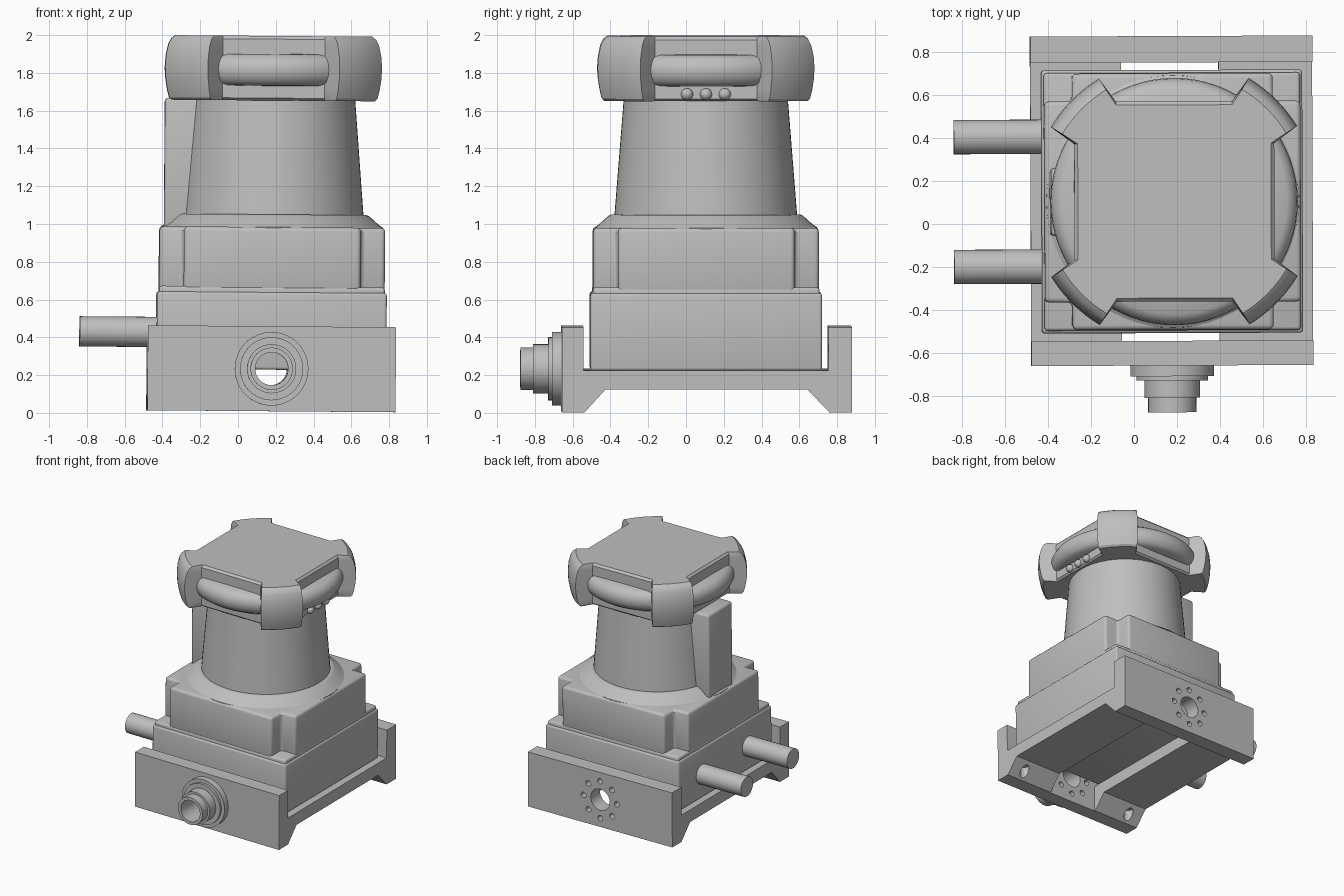
import bpy, bmesh
from math import sin, cos, pi, radians
from mathutils import Matrix, Vector

old = bpy.data.objects.get("Cube")
if old:
    bpy.data.objects.remove(old, do_unlink=True)

CX, CY = 0.173, 0.104      # main axis of the device
PORT_Z = 0.235             # height of the connector axis
TILT = (0, 0.008, 0.004)   # slight lean of the whole assembly
parts = []

grey = bpy.data.materials.new("light grey")
grey.use_nodes = True
grey.diffuse_color = (0.52, 0.52, 0.52, 1)
grey.node_tree.nodes["Principled BSDF"].inputs["Base Color"].default_value = (0.52, 0.52, 0.52, 1)


def loft(name, loops, wrap=False, keep=True):
    """Skin a stack of equal-length loops, capped or wrapped into a tube."""
    bm = bmesh.new()
    rows = [[bm.verts.new(p) for p in loop] for loop in loops]
    pairs = list(zip(rows, rows[1:])) + ([(rows[-1], rows[0])] if wrap else [])
    for a, b in pairs:
        for i in range(len(a)):
            j = (i + 1) % len(a)
            bm.faces.new((a[i], a[j], b[j], b[i]))
    if not wrap:
        bm.faces.new(rows[0][::-1])
        bm.faces.new(rows[-1])
    bmesh.ops.recalc_face_normals(bm, faces=bm.faces)
    mesh = bpy.data.meshes.new(name)
    bm.to_mesh(mesh)
    bm.free()
    mesh.materials.append(grey)
    obj = bpy.data.objects.new(name, mesh)
    bpy.context.collection.objects.link(obj)
    if keep:
        parts.append(obj)
    return obj


def lathe(name, profile, centre, axis="Z", n=48, **kw):
    """Revolve (radius, distance) pairs round an axis through centre."""
    turn = {"Z": Matrix(), "X": Matrix.Rotation(pi / 2, 4, "Y"), "Y": Matrix.Rotation(-pi / 2, 4, "X")}[axis]
    loops = [[turn @ Vector((r * cos(2 * pi * i / n), r * sin(2 * pi * i / n), d)) + Vector(centre)
              for i in range(n)] for r, d in profile]
    return loft(name, loops, **kw)


def block(name, x0, x1, y0, y1, z0, z1, **kw):
    return loft(name, [[(x0, y0, z), (x1, y0, z), (x1, y1, z), (x0, y1, z)] for z in (z0, z1)], **kw)


def apply(obj, mod):
    bpy.ops.object.select_all(action="DESELECT")
    bpy.context.view_layer.objects.active = obj
    obj.select_set(True)
    bpy.ops.object.modifier_apply(modifier=mod.name)


def bevel(obj, width, segments=3):
    mod = obj.modifiers.new("bevel", "BEVEL")
    mod.width, mod.segments, mod.limit_method = width, segments, "ANGLE"
    apply(obj, mod)


def cut(obj, cutter):
    mod = obj.modifiers.new("cut", "BOOLEAN")
    mod.operation, mod.solver, mod.object = "DIFFERENCE", "EXACT", cutter
    apply(obj, mod)
    bpy.data.objects.remove(cutter, do_unlink=True)


# Mounting bracket: U-shaped section run along x
section = [(-0.66, 0.01), (-0.54, 0.01), (-0.43, 0.13), (0.64, 0.13), (0.755, 0.01), (0.875, 0.01),
           (0.875, 0.46), (0.752, 0.46), (0.752, 0.23), (-0.545, 0.23), (-0.545, 0.46), (-0.66, 0.46)]
bracket = loft("mounting_bracket", [[(x, y, z) for y, z in section] for x in (-0.483, 0.831)])
cut(bracket, block("slot_cutter", -0.06, 0.395, -0.545, 0.752, -0.1, 0.3, keep=False))

# Port and its ring of screw holes through both walls
cut(bracket, lathe("port_cutter", [(0.087, -1), (0.087, 1)], (CX, 0, PORT_Z), "Y", keep=False))
for k in range(8):
    a = k * pi / 4
    spot = (CX + 0.152 * cos(a), 0, PORT_Z + 0.152 * sin(a))
    for y0, y1 in ((-0.655, -0.5), (0.7, 1)):
        cut(bracket, lathe("screw_cutter", [(0.023, y0), (0.023, y1)], spot, "Y", 12, keep=False))

# Blind bolt holes in the sloped feet
for x in (CX - 0.53, CX + 0.53):
    for y in (-0.49, 0.7):
        cut(bracket, lathe("bolt_cutter", [(0.037, -0.1), (0.037, 0.12)], (x, y, 0), n=16, keep=False))

# Stepped round connector with a bore, on the front wall
lathe("front_connector", [(0.087, -0.65), (0.195, -0.65), (0.195, -0.71), (0.167, -0.71), (0.167, -0.73),
                          (0.13, -0.73), (0.13, -0.81), (0.112, -0.81), (0.112, -0.878), (0.087, -0.878)],
      (CX, 0, PORT_Z), "Y", wrap=True)

# Two cables on the right side
for label, y in (("front", -0.197), ("back", 0.408)):
    lathe(label + "_cable", [(0.08, -0.842), (0.08, -0.38)], (0, y, 0.425), "X", 32)

# Lower housing
lower = block("lower_housing", CX - 0.608, CX + 0.608, CY - 0.613, CY + 0.613, 0.23, 0.64)
bevel(lower, 0.015)
block_top = block("housing_ledge", CX - 0.597, CX + 0.597, CY - 0.6, CY + 0.6, 0.6, 0.67)
bevel(block_top, 0.015)

# Upper housing with notched corners
h, s = 0.597, 0.468
corner = [(h, s), (s, s), (s, h)]
plan = []
for q in range(4):
    turn = Matrix.Rotation(q * pi / 2, 2)
    plan += [turn @ Vector(p) for p in corner]
upper = loft("upper_housing", [[(CX + p.x, CY + p.y, z) for p in plan] for z in (0.64, 0.985)])
bevel(upper, 0.022)

# Skirt, tapered neck and the cable duct behind it
lathe("neck_skirt", [(0.592, 0.96), (0.588, 0.985), (0.565, 1.0), (0.515, 1.045), (0.5, 1.052), (0.47, 1.052)],
      (CX, CY, 0), n=64)
lathe("neck", [(0.485, 1.03), (0.434, 1.67)], (CX, CY, 0), n=64)
duct = block("side_duct", -0.4, 0.0, -0.055, 0.262, 0.95, 1.665)
bevel(duct, 0.02)


# Head: round cap with four corner lugs and recessed sides
def head_loop(radius, recess, z):
    pts = []
    for q in range(4):
        turn = Matrix.Rotation(q * pi / 2, 2)
        arc = [radius * Vector((cos(radians(31.3 + 2.74 * i)), sin(radians(31.3 + 2.74 * i)))) for i in range(11)]
        quarter = [Vector((recess, 0.27))] + arc + [Vector((0.27, recess))]
        pts += [(CX + p.x, CY + p.y, z) for p in (turn @ v for v in quarter)]
    return pts


levels = [(0.63, 0.45, 1.655), (0.645, 0.466, 1.668), (0.657, 0.466, 1.71), (0.668, 0.466, 1.77),
          (0.672, 0.466, 1.83), (0.667, 0.466, 1.89), (0.652, 0.466, 1.95), (0.634, 0.466, 1.98),
          (0.61, 0.45, 1.997)]
loft("head_cap", [head_loop(*level) for level in levels])

# Rounded ring that bulges out of the recesses
lathe("head_ring", [(0.4, 1.73), (0.525, 1.735), (0.555, 1.755), (0.572, 1.79), (0.576, 1.82),
                    (0.572, 1.85), (0.555, 1.88), (0.525, 1.9), (0.4, 1.905)], (CX, CY, 0), n=72)

# Three indicator lamps on the left side of the head
for k in range(3):
    dome = [(0.032 * cos(radians(a)), 0.032 * sin(radians(a))) for a in range(-88, 89, 16)]
    lathe("indicator_lamp_%d" % (k + 1), dome, (CX + 0.468, 0.003 + 0.1 * k, 1.692), "X", 20)

# Shade and lean the finished parts
bpy.ops.object.select_all(action="DESELECT")
for obj in parts:
    obj.rotation_euler = TILT
    obj.select_set(True)
    bpy.context.view_layer.objects.active = obj
bpy.ops.object.shade_smooth_by_angle(angle=radians(32))
